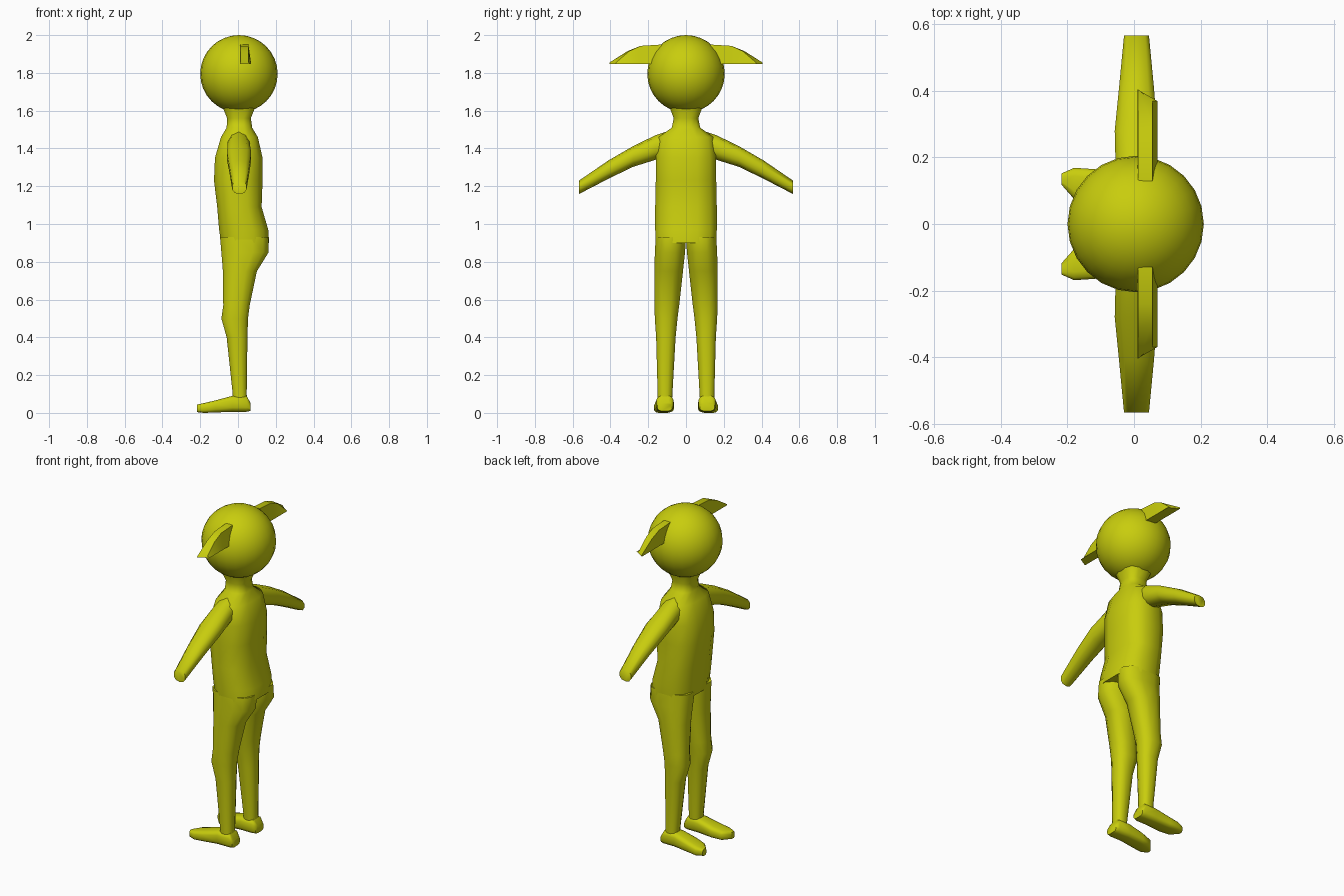
import bpy, bmesh, math

cube = bpy.data.objects.get("Cube")
if cube:
    bpy.data.objects.remove(cube, do_unlink=True)

skin = bpy.data.materials.new("yellow_green")
skin.use_nodes = True
colour = (0.58, 0.61, 0.004, 1)
skin.diffuse_color = colour
skin.node_tree.nodes["Principled BSDF"].inputs["Base Color"].default_value = colour


def finish(name, bm, mirrored, angle):
    """Turn a bmesh into a smooth shaded object, optionally mirrored in y."""
    bmesh.ops.recalc_face_normals(bm, faces=bm.faces)
    mesh = bpy.data.meshes.new(name)
    bm.to_mesh(mesh)
    bm.free()
    mesh.materials.append(skin)
    obj = bpy.data.objects.new(name, mesh)
    bpy.context.collection.objects.link(obj)
    if mirrored:
        mod = obj.modifiers.new("mirror", 'MIRROR')
        mod.use_axis = (False, True, False)
    bpy.ops.object.select_all(action='DESELECT')
    obj.select_set(True)
    bpy.context.view_layer.objects.active = obj
    bpy.ops.object.shade_smooth_by_angle(angle=math.radians(angle))
    return obj


def loft(name, axis, rings, sides=12, power=2.4, mirrored=True, angle=50):
    """Skin rounded sections: (position, first low, high, second low, high)."""
    bm = bmesh.new()
    loops = []
    for pos, a0, a1, b0, b1 in rings:
        loop = []
        for i in range(sides):
            t = math.tau * (i + 0.5) / sides
            c, s = math.cos(t), math.sin(t)
            a = math.copysign(abs(c) ** (2 / power), c) / math.cos(math.pi / sides) ** (2 / power)
            b = math.copysign(abs(s) ** (2 / power), s) / math.cos(math.pi / sides) ** (2 / power)
            co = [(a0 + a1) / 2 + a * (a1 - a0) / 2, (b0 + b1) / 2 + b * (b1 - b0) / 2]
            co.insert("xyz".index(axis), pos)
            loop.append(bm.verts.new(co))
        loops.append(loop)
    for low, high in zip(loops, loops[1:]):
        for i in range(sides):
            j = (i + 1) % sides
            bm.faces.new((low[i], low[j], high[j], high[i]))
    bm.faces.new(loops[0])
    bm.faces.new(loops[-1])
    return finish(name, bm, mirrored, angle)


# Head
bm = bmesh.new()
bmesh.ops.create_uvsphere(bm, u_segments=24, v_segments=16, radius=0.205)
for v in bm.verts:
    v.co.x += 0.005
    v.co.z = 1.795 + v.co.z
finish("head", bm, False, 60)

# Torso and neck: z, x range, y range
loft("torso", "z", [
    (0.90, -0.09, 0.165, -0.16, 0.16),
    (0.97, -0.10, 0.16, -0.163, 0.163),
    (1.09, -0.11, 0.125, -0.163, 0.163),
    (1.23, -0.127, 0.13, -0.16, 0.16),
    (1.35, -0.122, 0.13, -0.16, 0.16),
    (1.46, -0.09, 0.105, -0.145, 0.145),
    (1.51, -0.06, 0.075, -0.075, 0.075),
    (1.56, -0.058, 0.068, -0.065, 0.065),
    (1.64, -0.09, 0.10, -0.095, 0.095),
], power=2.7, mirrored=False, angle=80)

# Legs: z, x range, y range
loft("legs", "z", [
    (0.04, -0.03, 0.05, 0.075, 0.15),
    (0.10, -0.028, 0.046, 0.072, 0.15),
    (0.40, -0.06, 0.05, 0.055, 0.158),
    (0.50, -0.088, 0.053, 0.045, 0.165),
    (0.57, -0.078, 0.062, 0.036, 0.167),
    (0.75, -0.08, 0.10, 0.016, 0.167),
    (0.85, -0.088, 0.162, 0.005, 0.165),
    (0.93, -0.095, 0.16, 0.0, 0.16),
], angle=80)

# Feet: x, y range, z range
loft("feet", "x", [
    (0.065, 0.075, 0.15, 0.01, 0.055),
    (0.045, 0.066, 0.157, 0.006, 0.09),
    (-0.03, 0.066, 0.157, 0.006, 0.09),
    (-0.12, 0.064, 0.165, 0.002, 0.066),
    (-0.18, 0.075, 0.169, 0.0, 0.052),
    (-0.218, 0.118, 0.152, 0.004, 0.044),
], power=3.5)

# Arms: y, x range, z range
loft("arms", "y", [
    (0.06, -0.045, 0.055, 1.37, 1.50),
    (0.16, -0.055, 0.062, 1.343, 1.468),
    (0.28, -0.058, 0.07, 1.305, 1.41),
    (0.41, -0.045, 0.06, 1.242, 1.335),
    (0.567, -0.03, 0.045, 1.16, 1.228),
], sides=10, angle=60)

# Ears: wedge sections with a flat base, tapering outwards to a slanted tip
bm = bmesh.new()
sections = []
for front, back, top in ((0.13, 0.13, 1.95), (0.24, 0.24, 1.943), (0.31, 0.30, 1.915), (0.405, 0.37, 1.855)):
    sections.append([bm.verts.new(co) for co in (
        (0.01, front, 1.848), (0.07, back, 1.848), (0.055, back, top), (0.012, front, top))])
for inner, outer in zip(sections, sections[1:]):
    for i in range(4):
        j = (i + 1) % 4
        bm.faces.new((inner[i], inner[j], outer[j], outer[i]))
bm.faces.new(sections[0])
bm.faces.new(sections[-1])
finish("ears", bm, True, 40)
